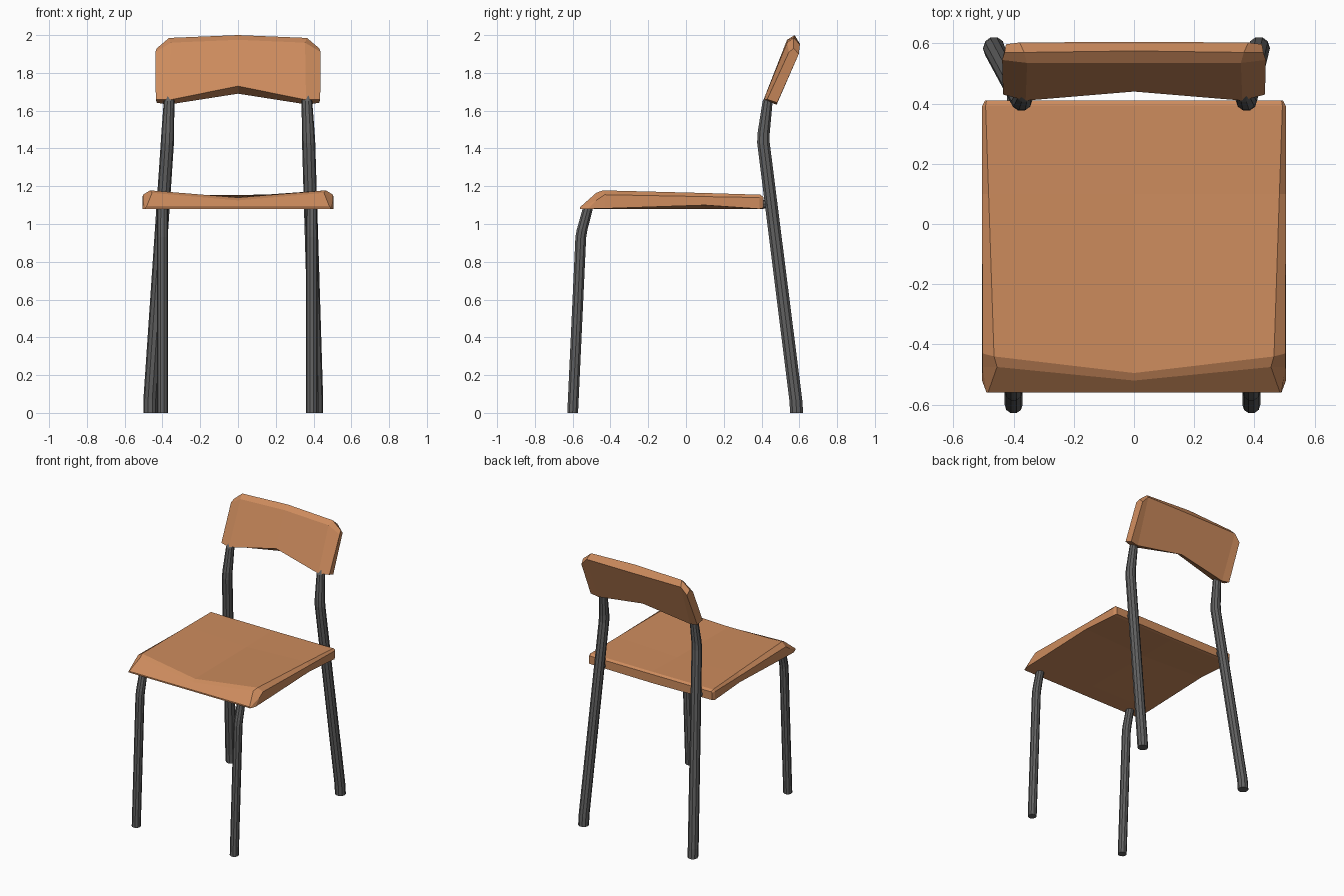
import bpy, bmesh, math
from mathutils import Vector

cube = bpy.data.objects.get("Cube")
if cube:
    bpy.data.objects.remove(cube, do_unlink=True)


def material(name, rgb):
    mat = bpy.data.materials.new(name)
    mat.use_nodes = True
    color = (*rgb, 1)
    mat.diffuse_color = color
    mat.node_tree.nodes["Principled BSDF"].inputs["Base Color"].default_value = color
    return mat


wood = material("warm wood", (0.61, 0.26, 0.11))
metal = material("dark metal", (0.12, 0.12, 0.12))


def loft(name, rings, mat):
    """Skin a closed solid over equal-length rings of points."""
    bm = bmesh.new()
    loops = [[bm.verts.new(p) for p in ring] for ring in rings]
    n = len(loops[0])
    for a, b in zip(loops, loops[1:]):
        for i in range(n):
            j = (i + 1) % n
            bm.faces.new((a[i], a[j], b[j], b[i]))
    bm.faces.new(loops[0])
    bm.faces.new(loops[-1])
    bmesh.ops.recalc_face_normals(bm, faces=bm.faces)
    mesh = bpy.data.meshes.new(name)
    bm.to_mesh(mesh)
    bm.free()
    mesh.materials.append(mat)
    obj = bpy.data.objects.new(name, mesh)
    bpy.context.collection.objects.link(obj)
    return obj


def tube(name, path, sides=10):
    """Tube through (x, y, z, radius) stations, rings kept horizontal."""
    rings = []
    for x, y, z, r in path:
        turns = [2 * math.pi * i / sides for i in range(sides)]
        rings.append([(x + r * math.cos(t), y + r * math.sin(t), z) for t in turns])
    return loft(name, rings, metal)


# Seat: stations from front lip to back, each a half section that is mirrored
def seat_ring(bottom, side, corner, centre):
    half = [Vector(p) for p in (bottom, side, corner)]
    other = [Vector((-p.x, p.y, p.z)) for p in reversed(half)]
    base = Vector((0, bottom[1], 1.08))
    return [base] + half + [Vector((0, *centre))] + other


loft("seat", [
    seat_ring((.49, -.56, 1.08), (.49, -.56, 1.087), (.485, -.56, 1.09), (-.56, 1.09)),
    seat_ring((.505, -.52, 1.08), (.503, -.475, 1.125), (.455, -.475, 1.165), (-.52, 1.125)),
    seat_ring((.505, -.43, 1.082), (.503, -.43, 1.155), (.465, -.44, 1.178), (-.495, 1.14)),
    seat_ring((.505, .1, 1.10), (.505, .1, 1.145), (.483, .1, 1.164), (.1, 1.145)),
    seat_ring((.505, .39, 1.08), (.505, .39, 1.14), (.493, .393, 1.155), (.393, 1.153)),
    seat_ring((.495, .41, 1.085), (.495, .41, 1.138), (.49, .41, 1.143), (.41, 1.143)),
], wood)

# Backrest: columns from the middle to the end, mirrored across
# (points: front bottom, front top, ridge, back top, back bottom)
middle = [(0, .44, 1.73), (0, .535, 1.975), (0, .575, 2.0), (0, .605, 1.95), (0, .50, 1.69)]
shoulder = [(.36, .41, 1.657), (.355, .535, 1.96), (.365, .57, 1.985), (.38, .603, 1.95), (.37, .48, 1.632)]
end = [(.435, .43, 1.66), (.438, .545, 1.91), (.43, .57, 1.93), (.425, .597, 1.90), (.43, .483, 1.642)]


def flip(ring):
    return [(-x, y, z) for x, y, z in ring]


loft("backrest", [flip(end), flip(shoulder), middle, shoulder, end], wood)

# Legs and the stubs that join the back legs to the seat
for name, sign, front_x, foot_x, stub_x in (
    ("right", -1, -.40, -.465, -.40),
    ("left", 1, .39, .415, .382),
):
    tube(name + "_front_leg", [
        (front_x, -.60, 0, .03),
        (front_x, -.557, .93, .03),
        (front_x, -.55, .97, .03),
        (front_x, -.515, 1.10, .028),
    ])
    tube(name + "_back_leg", [
        (foot_x, .586, 0, .036),
        (foot_x, .581, .07, .036),
        (sign * .374, .41, 1.43, .035),
        (sign * .372, .411, 1.48, .034),
        (sign * .365, .432, 1.65, .028),
        (sign * .365, .47, 1.72, .024),
    ])
    ring = [2 * math.pi * i / 8 for i in range(8)]
    loft(name + "_seat_stub", [
        [(stub_x + .022 * math.cos(t), y, 1.105 + .022 * math.sin(t)) for t in ring]
        for y in (.38, .46)
    ], metal)
